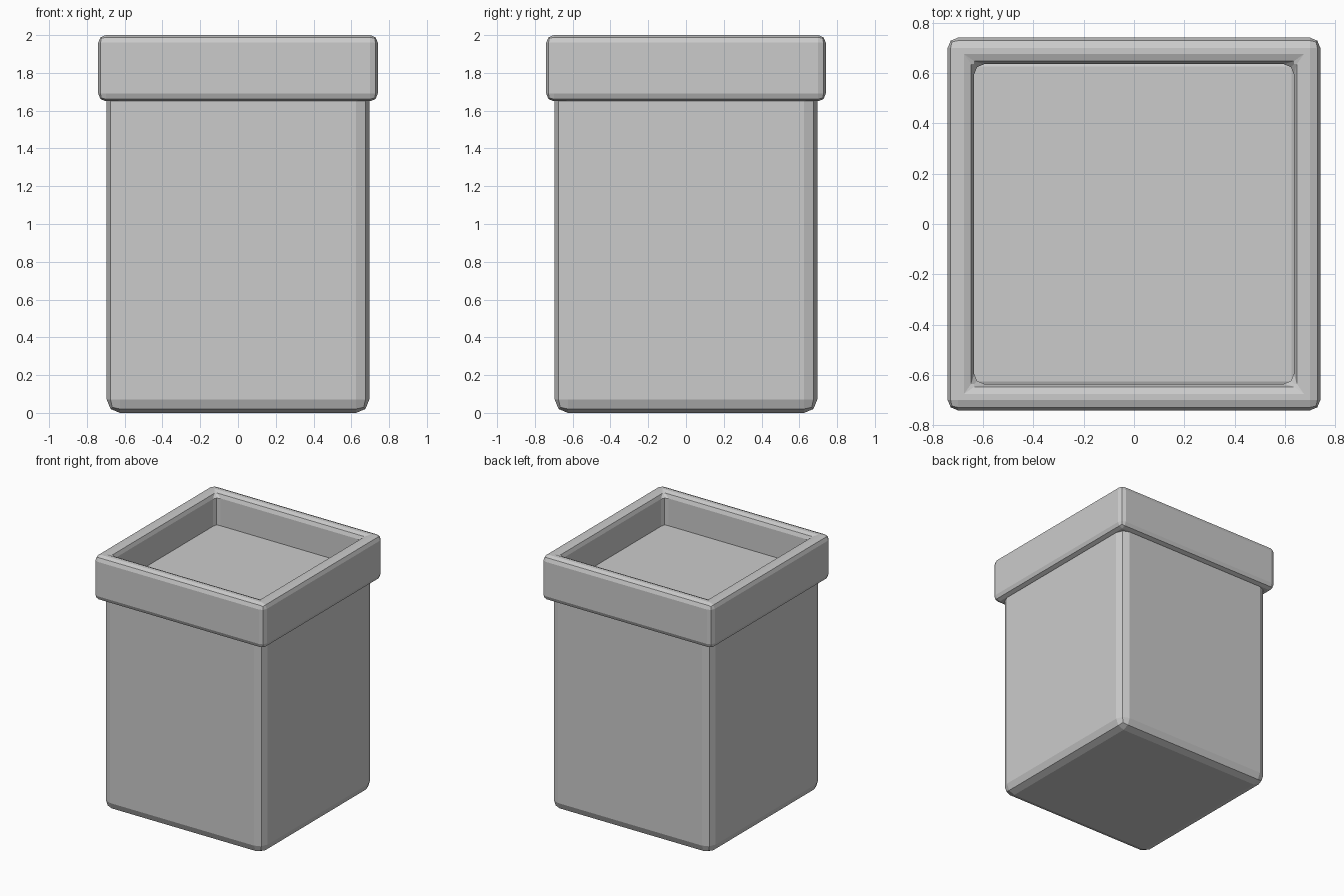
import bpy, bmesh

if "Cube" in bpy.data.objects:
    bpy.data.objects.remove(bpy.data.objects["Cube"])

CORNERS = [(-1, -1), (1, -1), (1, 1), (-1, 1)]


def finish(name, bm, width):
    """Turn a bmesh into an object with softly bevelled edges."""
    bmesh.ops.recalc_face_normals(bm, faces=bm.faces)
    mesh = bpy.data.meshes.new(name)
    bm.to_mesh(mesh)
    bm.free()
    obj = bpy.data.objects.new(name, mesh)
    bpy.context.collection.objects.link(obj)
    bevel = obj.modifiers.new("bevel", 'BEVEL')
    bevel.width = width
    bevel.segments = 2
    bevel.limit_method = 'ANGLE'
    return obj


def square(bm, half, z):
    return [bm.verts.new((x * half, y * half, z)) for x, y in CORNERS]


def bridge(bm, a, b):
    for i in range(4):
        j = (i + 1) % 4
        bm.faces.new((a[i], a[j], b[j], b[i]))


# Planter body: its top face is the fill level seen inside the rim
bm = bmesh.new()
bottom, top = square(bm, 0.695, 0.0), square(bm, 0.695, 1.75)
bm.faces.new(bottom)
bm.faces.new(top)
bridge(bm, bottom, top)
finish("planter_body", bm, 0.07)

# Rim: a square collar around the top
bm = bmesh.new()
loops = [square(bm, h, z) for h, z in
         [(0.74, 1.65), (0.74, 2.0), (0.635, 2.0), (0.635, 1.65)]]
for i in range(4):
    bridge(bm, loops[i], loops[(i + 1) % 4])
finish("planter_rim", bm, 0.04)
